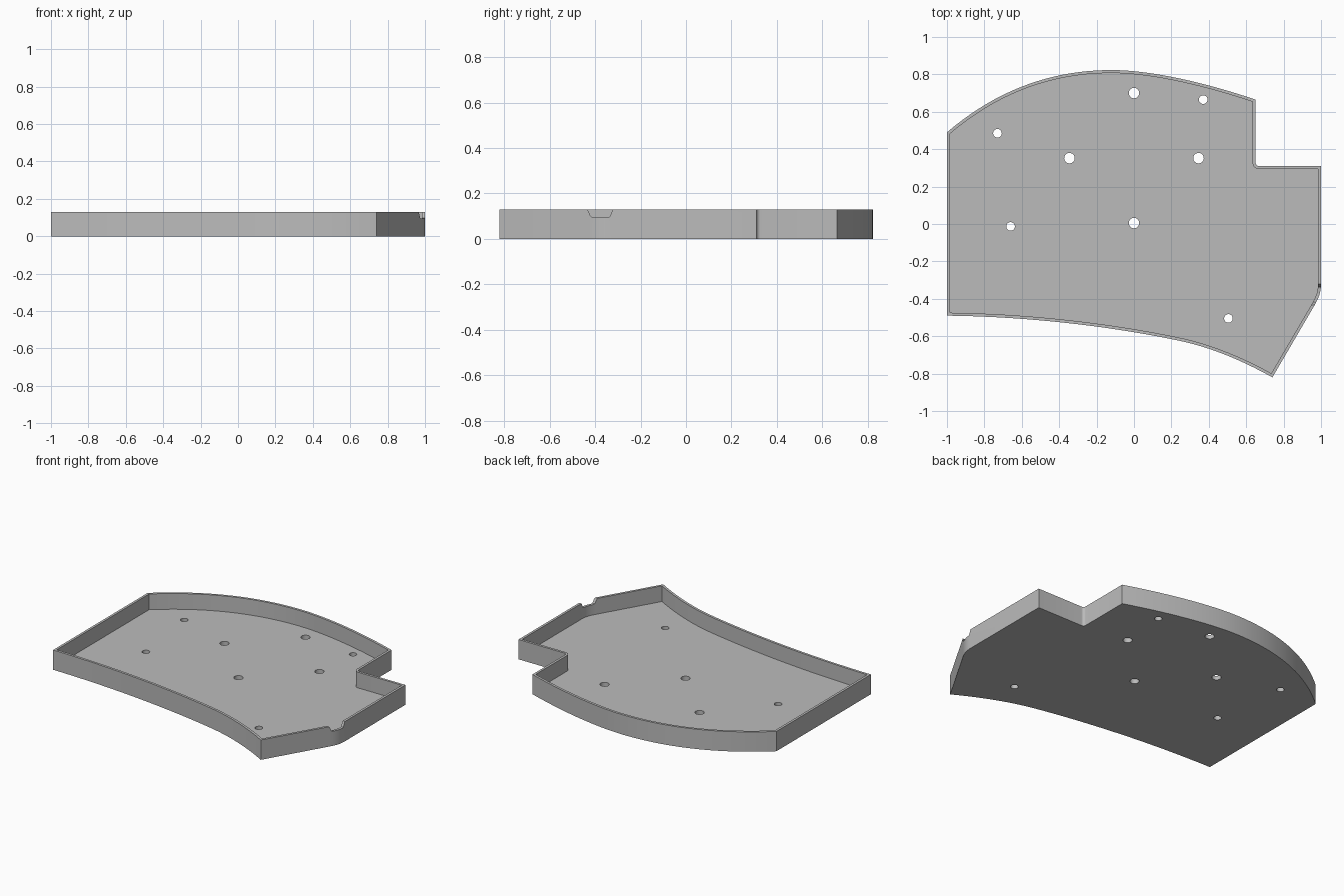
import bpy, bmesh, math
from mathutils import Vector
from mathutils.geometry import interpolate_bezier

cube = bpy.data.objects.get("Cube")
if cube:
    bpy.data.objects.remove(cube, do_unlink=True)

HEIGHT, FLOOR, WALL = 0.13, 0.027, 0.016

grey = bpy.data.materials.new("plain grey")
grey.use_nodes = True
COLOUR = (0.5, 0.5, 0.5, 1)
grey.diffuse_color = COLOUR
grey.node_tree.nodes["Principled BSDF"].inputs["Base Color"].default_value = COLOUR


def curve(a, b, c, d, steps):
    """Points along a curved edge, leaving out the last one."""
    pts = interpolate_bezier(*(Vector((*p, 0)) for p in (a, b, c, d)), steps + 1)
    return [p.to_2d() for p in pts[:-1]]


def inset(loop, dist):
    """Move a counter-clockwise outline inwards with mitred corners."""
    result = []
    for i, p in enumerate(loop):
        before = (p - loop[i - 1]).normalized()
        after = (loop[(i + 1) % len(loop)] - p).normalized()
        n1, n2 = Vector((-before.y, before.x)), Vector((-after.y, after.x))
        result.append(p + (n1 + n2) * dist / (1 + n1.dot(n2)))
    return result


def prism(name, loop, shift):
    """Solid made by sweeping a flat loop of 3D points along a shift."""
    bm = bmesh.new()
    face = bm.faces.new([bm.verts.new(p) for p in loop])
    top = bmesh.ops.extrude_face_region(bm, geom=[face])["geom"]
    bmesh.ops.translate(bm, vec=shift, verts=[v for v in top if isinstance(v, bmesh.types.BMVert)])
    bmesh.ops.recalc_face_normals(bm, faces=bm.faces)
    mesh = bpy.data.meshes.new(name)
    bm.to_mesh(mesh)
    bm.free()
    mesh.materials.append(grey)
    obj = bpy.data.objects.new(name, mesh)
    bpy.context.collection.objects.link(obj)
    return obj


def cut(target, cutter):
    """Subtract a cutter from the target and discard it."""
    cutter.hide_render = True
    mod = target.modifiers.new("cut", "BOOLEAN")
    mod.operation, mod.solver, mod.object = "DIFFERENCE", "EXACT", cutter
    bpy.context.view_layer.objects.active = target
    bpy.ops.object.modifier_apply(modifier=mod.name)
    bpy.data.objects.remove(cutter, do_unlink=True)


# Plan outline, counter-clockwise from the front left-hand corner
outline = curve((-1, -.49), (-.55, -.495), (-.1, -.55), (.27, -.63), 16)
outline += curve((.27, -.63), (.42, -.665), (.58, -.73), (.74, -.82), 10)
outline += [Vector((.74, -.82))]
outline += curve((.965, -.435), (.985, -.40), (1, -.37), (1, -.32), 8)
outline += [Vector((1, -.32)), Vector((1, .31))]
outline += curve((.668, .31), (.658, .31), (.65, .318), (.65, .328), 5)
outline += [Vector((.65, .328))]
outline += curve((.65, .665), (.40, .75), (.1, .823), (-.12, .823), 16)
outline += curve((-.12, .823), (-.42, .823), (-.72, .73), (-1, .49), 20)
outline += [Vector((-1, .49))]

# Tray body and hollow
tray = prism("tray", [(*p, 0) for p in outline], (0, 0, HEIGHT))
cut(tray, prism("cavity", [(*p, FLOOR) for p in inset(outline, WALL)], (0, 0, HEIGHT)))

# Screw holes through the floor
LARGE, SMALL = 0.028, 0.023
holes = [(0, .7, LARGE), (-.345, .352, LARGE), (.345, .352, LARGE), (0, .005, LARGE),
         (.37, .665, SMALL), (-.73, .485, SMALL), (-.66, -.013, SMALL), (.505, -.505, SMALL)]
for x, y, r in holes:
    ring = [(x + r * math.cos(a * math.tau / 32), y + r * math.sin(a * math.tau / 32), -.05)
            for a in range(32)]
    cut(tray, prism("hole", ring, (0, 0, .1)))

# Cable notch in the rim of the side wall
half = [(.065, .15), (.057, HEIGHT), (.052, .122), (.045, .105), (.041, .098), (.034, .095)]
section = half + [(-y, z) for y, z in reversed(half)]
cut(tray, prism("notch", [(.9, -.377 + y, z) for y, z in section], (.2, 0, 0)))

# Smooth curved walls with crisp edges
tray.select_set(True)
bpy.context.view_layer.objects.active = tray
bpy.ops.object.shade_smooth_by_angle(angle=math.radians(30))
